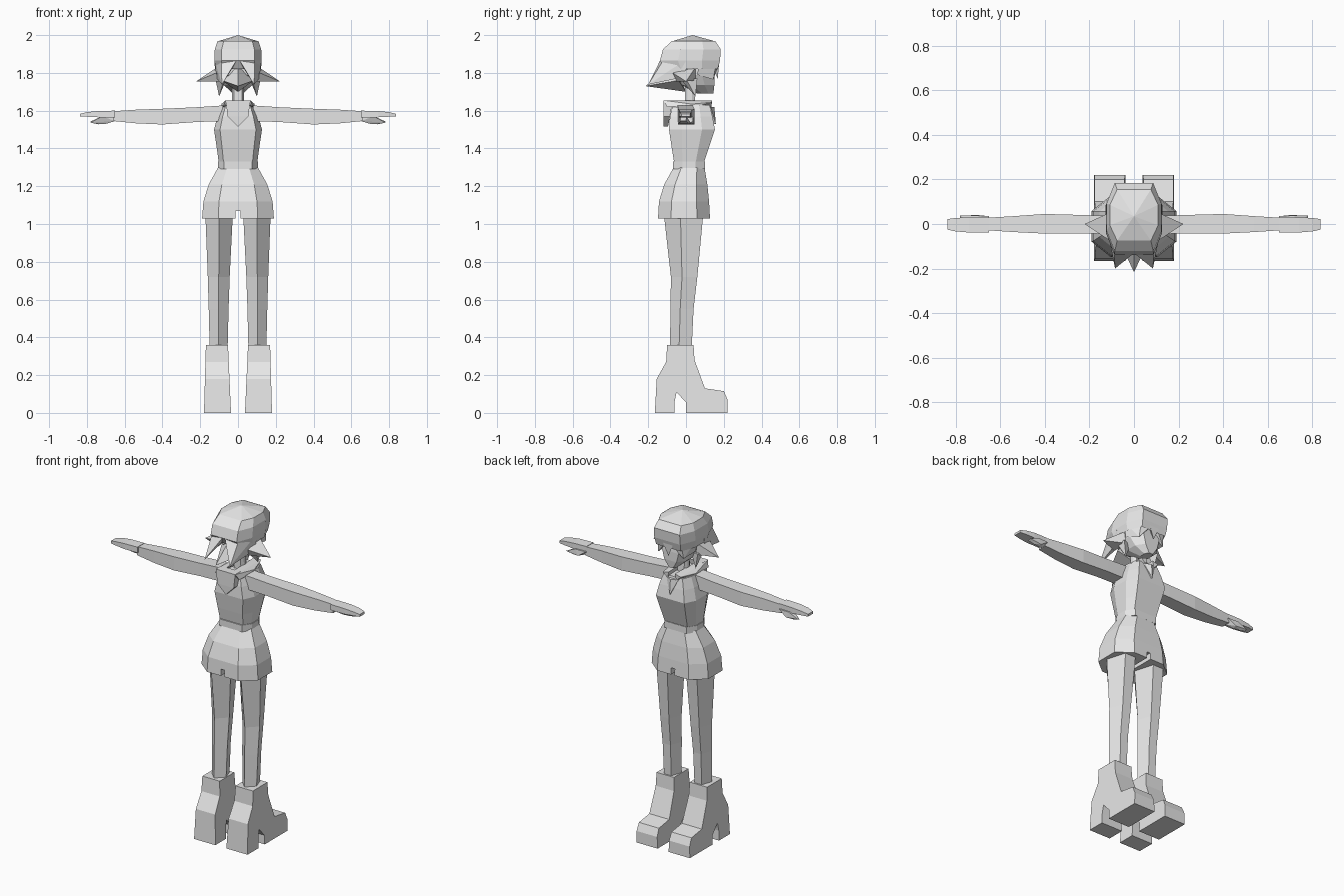
import bpy, bmesh

grey = bpy.data.materials.new("plain_grey")
grey.diffuse_color = (0.8, 0.8, 0.8, 1)


def finish(name, bm):
    bmesh.ops.recalc_face_normals(bm, faces=bm.faces)
    me = bpy.data.meshes.new(name)
    bm.to_mesh(me)
    bm.free()
    me.materials.append(grey)
    ob = bpy.data.objects.new(name, me)
    bpy.context.collection.objects.link(ob)
    return ob


def loft(name, rings, cap=True):
    """Skin a stack of rings that share a point count."""
    bm = bmesh.new()
    rows = [[bm.verts.new(p) for p in r] for r in rings]
    n = len(rows[0])
    for a, b in zip(rows, rows[1:]):
        for i in range(n):
            j = (i + 1) % n
            bm.faces.new((a[i], a[j], b[j], b[i]))
    if cap:
        bm.faces.new(rows[0])
        bm.faces.new(rows[-1])
    return finish(name, bm)


def hull(name, pts):
    """Faceted solid around a few points."""
    bm = bmesh.new()
    for p in pts:
        bm.verts.new(p)
    res = bmesh.ops.convex_hull(bm, input=bm.verts)
    loose = [v for v in res["geom_interior"] if isinstance(v, bmesh.types.BMVert)]
    bmesh.ops.delete(bm, geom=loose, context='VERTS')
    return finish(name, bm)


def octagon(z, hx, y0, y1, cx=0.7, cy=0.3):
    """Eight-point body section with cut corners."""
    d = y1 - y0
    a, b, m = y0 + d * cy, y1 - d * cy, hx * cx
    return [(-m, y0, z), (m, y0, z), (hx, a, z), (hx, b, z),
            (m, y1, z), (-m, y1, z), (-hx, b, z), (-hx, a, z)]


def mirrored(s, pts):
    return [(s * x, y, z) for x, y, z in pts]


# Torso, belt and shorts
loft("torso", [octagon(*r, 0.75, 0.28) for r in (
    (1.31, 0.100, -0.06, 0.09), (1.40, 0.112, -0.075, 0.12),
    (1.50, 0.127, -0.09, 0.153), (1.57, 0.108, -0.085, 0.14),
    (1.63, 0.085, -0.07, 0.125))])
loft("belt", [octagon(z, 0.107, -0.07, 0.10) for z in (1.29, 1.33)])
shorts = loft("shorts", [octagon(*r, 0.55, 0.25) for r in (
    (1.03, 0.19, -0.148, 0.127), (1.12, 0.183, -0.143, 0.122),
    (1.21, 0.155, -0.115, 0.113), (1.30, 0.105, -0.065, 0.098))])

# Notch between the shorts legs
notch = loft("notch_cutter", [[(-0.012, -0.3, z), (0.012, -0.3, z),
                               (0.012, 0.3, z), (-0.012, 0.3, z)] for z in (0.9, 1.07)])
notch.hide_render = True
notch.hide_viewport = True
cut = shorts.modifiers.new("notch", 'BOOLEAN')
cut.operation = 'DIFFERENCE'
cut.solver = 'EXACT'
cut.object = notch

# Neck
loft("neck", [octagon(1.62, 0.032, -0.005, 0.05), octagon(1.74, 0.03, -0.005, 0.045)])

# Collar flap on the back and knotted scarf on the chest
hull("collar_back", [(s * x, y, z) for s in (-1, 1) for x, y, z in (
    (0.065, -0.12, 1.655), (0.065, -0.07, 1.655), (0.055, -0.12, 1.57),
    (0.055, -0.085, 1.57), (0, -0.118, 1.515), (0, -0.095, 1.515))])
hull("scarf", [(-0.04, 0.13, 1.62), (0.04, 0.13, 1.62), (0, 0.158, 1.53),
               (0, 0.14, 1.53), (0, 0.15, 1.62)])


def ring_x(x, y0, y1, z0, z1):
    return [(x, y0, z0), (x, y1, z0), (x, y1, z1), (x, y0, z1)]


def leg_ring(z, xi, xo, y0, y1):
    """Five-sided leg section, ridge at the back."""
    xm, ym = (xi + xo) / 2, y0 + (y1 - y0) * 0.42
    return [(xm, y0, z), (xo, ym, z), (xm + (xo - xi) * 0.25, y1, z),
            (xm - (xo - xi) * 0.25, y1, z), (xi, ym, z)]


BOOT = [(-0.10, 0.36), (0.04, 0.36), (0.045, 0.28), (0.10, 0.13), (0.20, 0.115),
        (0.22, 0.07), (0.22, 0), (0, 0), (0, 0.055), (-0.05, 0.11), (-0.06, 0.06),
        (-0.06, 0), (-0.165, 0), (-0.155, 0.18), (-0.105, 0.27)]

for s, side in ((-1, "left"), (1, "right")):
    # Collar strap over the shoulder
    hull(side + "_collar_strap", mirrored(s, [
        (0.03, -0.115, 1.655), (0.065, -0.12, 1.655), (0.08, -0.1, 1.62),
        (0.035, 0.05, 1.65), (0.088, 0.03, 1.635), (0.02, 0.137, 1.655),
        (0.06, 0.137, 1.645), (0.03, 0.135, 1.615), (0.085, 0.03, 1.615)]))
    # Arm
    loft(side + "_arm", [mirrored(s, ring_x(*r)) for r in (
        (0.07, -0.045, 0.035, 1.545, 1.628), (0.22, -0.043, 0.04, 1.54, 1.618),
        (0.40, -0.043, 0.045, 1.527, 1.61), (0.54, -0.036, 0.035, 1.533, 1.605),
        (0.66, -0.028, 0.028, 1.545, 1.597))])
    # Hand with thumb
    loft(side + "_hand", [mirrored(s, ring_x(*r)) for r in (
        (0.65, -0.038, 0.028, 1.565, 1.60), (0.74, -0.038, 0.03, 1.565, 1.598),
        (0.80, -0.033, 0.027, 1.568, 1.592), (0.837, -0.025, 0.022, 1.569, 1.583))])
    hull(side + "_thumb", mirrored(s, [
        (0.65, 0.0, 1.57), (0.65, 0.035, 1.57), (0.65, 0.0, 1.545), (0.72, 0.0, 1.57),
        (0.72, 0.038, 1.57), (0.70, 0.04, 1.535), (0.70, 0.015, 1.53),
        (0.78, 0.038, 1.543), (0.78, 0.022, 1.537), (0.74, 0.025, 1.528)]))
    # Leg
    loft(side + "_leg", [mirrored(s, leg_ring(*r)) for r in (
        (0.34, 0.055, 0.15, -0.085, 0.03), (0.55, 0.05, 0.155, -0.082, 0.04),
        (0.72, 0.044, 0.16, -0.08, 0.06), (1.06, 0.027, 0.173, -0.118, 0.092))])
    # Heeled boot
    loft(side + "_boot", [
        [(s * (0.18 - 0.01 * z / 0.36), y, z) for y, z in BOOT],
        [(s * (0.037 + 0.016 * z / 0.36), y, z) for y, z in BOOT]])
    # Hair locks: back panel, side flick, nape lock, fringe
    hull(side + "_back_hair", mirrored(s, [
        (0.0, -0.13, 1.88), (0.09, -0.10, 1.90), (0.125, 0.0, 1.87),
        (0.12, 0.0, 1.78), (0.02, -0.09, 1.84), (0.085, -0.2, 1.738)]))
    hull(side + "_side_flick", mirrored(s, [
        (0.115, -0.07, 1.80), (0.11, 0.05, 1.83), (0.10, 0.05, 1.76),
        (0.10, -0.05, 1.755), (0.222, 0.0, 1.755)]))
    hull(side + "_nape_lock", mirrored(s, [
        (0.07, -0.04, 1.78), (0.12, 0.0, 1.77), (0.12, 0.06, 1.77),
        (0.06, 0.04, 1.77), (0.10, 0.05, 1.675)]))
    hull(side + "_fringe", mirrored(s, [
        (0.01, 0.178, 1.86), (0.08, 0.16, 1.86), (0.122, 0.07, 1.87),
        (0.11, 0.06, 1.79), (0.03, 0.13, 1.82), (0.085, 0.145, 1.765)]))

# Head and hair cap
loft("head", [octagon(*r, 0.55, 0.3) for r in (
    (1.69, 0.025, 0.06, 0.145), (1.735, 0.075, -0.02, 0.15),
    (1.79, 0.10, -0.07, 0.15), (1.88, 0.105, -0.08, 0.14))])
loft("hair_cap", [octagon(*r) for r in (
    (1.82, 0.118, -0.11, 0.168), (1.865, 0.125, -0.138, 0.18),
    (1.925, 0.123, -0.122, 0.184), (1.968, 0.108, -0.075, 0.155))], cap=False)
hull("hair_crown", octagon(1.967, 0.108, -0.075, 0.155) + [(0, 0.035, 2.0)])
hull("fringe_tip", [(-0.035, 0.175, 1.85), (0.035, 0.175, 1.85),
                    (0, 0.14, 1.83), (0, 0.168, 1.77)])
# Centre back lock
hull("centre_back_lock", [(-0.085, -0.04, 1.76), (0.085, -0.04, 1.76), (0, -0.06, 1.855),
                          (0, 0.0, 1.70), (0, -0.215, 1.73)])
